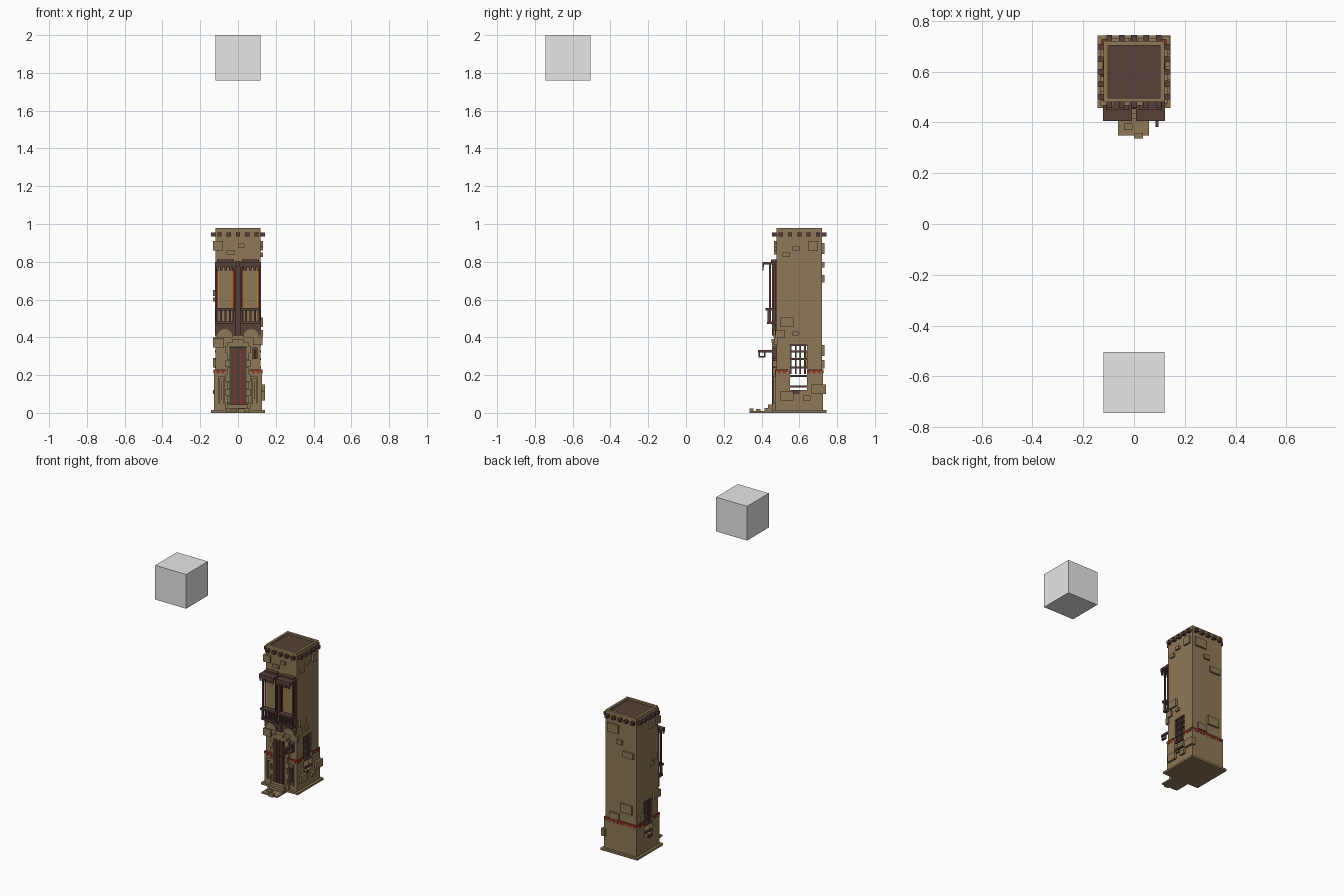
import bpy, bmesh, math

if "Cube" in bpy.data.objects:
    bpy.data.objects.remove(bpy.data.objects["Cube"])

C = 0.60   # tower centre in y


def material(name, r, g, b):
    m = bpy.data.materials.new(name)
    m.diffuse_color = (r, g, b, 1)
    m.use_nodes = True
    m.node_tree.nodes["Principled BSDF"].inputs["Base Color"].default_value = m.diffuse_color
    return m


GREY = material("plain grey", 0.8, 0.8, 0.8)
STONE = material("olive stone", 0.27, 0.19, 0.096)
WOOD = material("dark brown wood", 0.096, 0.051, 0.041)
RED = material("dark red", 0.27, 0.035, 0.02)
GOLD = material("amber", 0.62, 0.30, 0.03)


def finish(name, bm, *mats):
    bmesh.ops.recalc_face_normals(bm, faces=bm.faces)
    me = bpy.data.meshes.new(name)
    bm.to_mesh(me)
    bm.free()
    for m in mats:
        me.materials.append(m)
    ob = bpy.data.objects.new(name, me)
    bpy.context.scene.collection.objects.link(ob)
    return ob


def boxes(name, mat, items):
    """One object from boxes given as (x0, x1, y0, y1, z0, z1)."""
    bm = bmesh.new()
    for x0, x1, y0, y1, z0, z1 in items:
        vs = bmesh.ops.create_cube(bm, size=1)["verts"]
        for v in vs:
            v.co = (x0 + (x1 - x0) * (v.co.x + .5), y0 + (y1 - y0) * (v.co.y + .5),
                    z0 + (z1 - z0) * (v.co.z + .5))
    return finish(name, bm, *([mat] if mat else []))


def on(side, u0, u1, z0, z1, d0, d1):
    """Box on a tower face: u runs along the face, d outward from the axis."""
    return {"front": (u0, u1, C - d1, C - d0, z0, z1),
            "back": (u0, u1, C + d0, C + d1, z0, z1),
            "right": (d0, d1, C + u0, C + u1, z0, z1),
            "left": (-d1, -d0, C + u0, C + u1, z0, z1)}[side]


def both(items):
    """Boxes plus their mirror images in x."""
    return items + [(-b[1], -b[0]) + tuple(b[2:]) for b in items]


# floating cube
boxes("floating_cube", GREY, [(-.12, .12, -.745, -.505, 1.76, 2.0)])

# tower body: stacked square rings with a recessed roof
bm = bmesh.new()
rings = []
for h, z in [(.126, 0), (.126, .225), (.12, .225), (.12, .98), (.103, .98), (.103, .968)]:
    rings.append([bm.verts.new((sx * h, C + sy * h, z))
                  for sx, sy in ((-1, -1), (1, -1), (1, 1), (-1, 1))])
for a, b in zip(rings, rings[1:]):
    for i in range(4):
        j = (i + 1) % 4
        bm.faces.new((a[i], a[j], b[j], b[i]))
bm.faces.new(rings[0])
bm.faces.new(rings[-1]).material_index = 1
tower = finish("tower_body", bm, STONE, WOOD)

# hollow room and the window passing through both sides
cutters = [boxes("room_cutter", None, [(-.1, .1, C - .1, C + .1, .03, .93)]),
           boxes("window_cutter", None, [(-.2, .2, .55, .64, .12, .365)])]
for c in cutters:
    mod = tower.modifiers.new("cut", "BOOLEAN")
    mod.operation, mod.solver, mod.object = "DIFFERENCE", "EXACT", c
deps = bpy.context.evaluated_depsgraph_get()
cut_mesh = bpy.data.meshes.new_from_object(tower.evaluated_get(deps))
tower.modifiers.clear()
tower.data = cut_mesh
for c in cutters:
    bpy.data.objects.remove(c)

# plinth around the foot
boxes("plinth", STONE, [(-.143, .143, C - .143, C + .143, 0, .014)])

# beam ends under the roof edge
beams = []
for side in ("front", "back", "left", "right"):
    for i in range(-2, 3):
        u = i * .049
        beams.append(on(side, u - .011, u + .011, .934, .955, .11, .144))
boxes("roof_beams", WOOD, beams)

# raised wall stones: u0, u1, z0, z1
stones = {
    "front": [(-.132, -.08, .86, .91), (0, .035, .875, .898), (-.06, -.015, .838, .86),
              (-.132, -.075, .345, .395), (.08, .13, .36, .40)],
    "right": [(.045, .10, .86, .91), (-.035, 0, .86, .882), (-.09, -.05, .825, .85),
              (-.10, -.03, .455, .505), (-.125, -.075, .40, .44), (-.035, -.005, .41, .43),
              (.065, .14, .10, .15), (-.10, -.03, .065, .115), (.02, .06, .065, .092)],
    "back": [(.015, .10, .84, .90), (-.015, .03, .77, .80), (-.10, -.02, .69, .73),
             (-.09, 0, .30, .36), (.01, .08, .235, .28)],
    "left": [(-.08, -.02, .86, .905), (-.10, -.05, .62, .65), (-.06, -.03, .59, .61),
             (-.11, -.06, .35, .40), (.05, .10, .24, .29)],
}
boxes("wall_stones", STONE,
      [on(s, *r, .112, .142 if r[2] < .2 else .133) for s, rs in stones.items() for r in rs])

# toothed red trim where the lower wall steps in
trim = []
for side in ("front", "back", "left", "right"):
    for i in range(-9, 10):
        u = i * .0133
        skip = abs(u) < .062 if side == "front" else side != "back" and -.055 < u < .045
        if not skip:
            trim.append(on(side, u - .0067, u + .0067, .226 - (.008 if i % 2 else .018),
                           .231, .118, .1285))
boxes("red_trim", RED, trim)

# window grates on both sides
grate = [on("right", u - .004, u + .004, .205, .365, .106, .116) for u in (-.045, -.02, .005, .03)]
grate += [on("right", -.052, .042, z - .006, z + .006, .108, .122)
          for z in (.36, .325, .285, .24, .195, .14)]
grate.append(on("right", -.04, 0, .10, .122, .118, .132))
boxes("window_grate", WOOD, both(grate))
boxes("window_jamb_strip", GOLD, both([on("right", .034, .04, .24, .33, .100, .106)]))

# door, with narrow red insets
boxes("door", WOOD, [(-.046, .046, .462, .48, .02, .35)])
boxes("door_insets", RED, both([(.013, .021, .458, .463, .045 + i * .042, .078 + i * .042)
                                for i in range(7)]))
boxes("door_straps", WOOD, both([(.026, .034, .456, .464, .02, .345)])
      + [(-.004, .004, .456, .464, .02, .345)])

# door surround of alternating blocks and a stepped lintel
quoins = []
for i in range(9):
    quoins.append((.046, .058 if i % 2 else .07, .457, .48, .014 + i * .038, .050 + i * .038))
boxes("door_surround", STONE, both(quoins))
boxes("door_lintel", STONE, [(-.058, .058, .455, .48, .352, .372), (-.03, .03, .452, .48, .372, .392)])

# niche pillars beside the door
boxes("niche_pillars", STONE, both([(.072, .079, .463, .48, .05, .18), (.097, .104, .463, .48, .05, .18),
                                    (.072, .104, .463, .48, .18, .195)]))
boxes("niche_slots", WOOD, both([(.086, .09, .470, .48, .07, .17)]))

# front steps and loose paving
boxes("steps", STONE, [(-.063, .06, .348, .47, 0, .010), (-.06, .057, .415, .47, .010, .026),
                       (-.056, .053, .435, .47, .026, .044), (-.04, -.005, .37, .395, .008, .02),
                       (0, .035, .336, .358, 0, .022)])

# balcony: backing, canopy, valance teeth, poles, rail and balusters
boxes("balcony_backing", WOOD, [(-.122, .122, .470, .482, .41, .80)])
boxes("balcony_centre_post", WOOD, [(-.013, .013, .455, .48, .41, .805)])
boxes("canopy", WOOD, both([(.008, .122, .405, .48, .785, .80), (.02, .11, .45, .48, .80, .812),
                            (.008, .122, .405, .412, .772, .785)]))
boxes("valance_teeth", WOOD, both([(.012 + i * .023, .025 + i * .023, .405, .411, .755, .773)
                                   for i in range(5)]))
boxes("balcony_poles", WOOD, both([(.112, .121, .440, .449, .47, .79), (.014, .021, .440, .449, .47, .79)]))
rail = [(.01, .122, .420, .455, .542, .556), (.01, .122, .430, .48, .47, .485)]
rail += [(.014 + i * .024, .023 + i * .024, .432, .446, .485, .542) for i in range(5)]
boxes("balcony_rail", WOOD, both(rail))

# bay panels with red and amber edging
boxes("bay_panels", STONE, both([(.032, .104, .466, .472, .485, .77)]))
boxes("bay_red_edges", RED, both([(.021, .029, .462, .471, .55, .77), (.107, .114, .462, .471, .55, .77)]))
boxes("bay_amber_edges", GOLD, both([(.029, .032, .463, .471, .55, .75), (.104, .107, .463, .471, .55, .75)]))

# stone arches below the balcony
bm = bmesh.new()
for s in (-1, 1):
    pts = [(s * .07 + .042 * math.cos(a), .40 + .045 * math.sin(a))
           for a in [math.pi * k / 8 for k in range(9)]]
    face = bm.faces.new([bm.verts.new((x, .464, z)) for x, z in pts])
    ext = bmesh.ops.extrude_face_region(bm, geom=[face])["geom"]
    bmesh.ops.translate(bm, vec=(0, .016, 0), verts=[g for g in ext if isinstance(g, bmesh.types.BMVert)])
finish("balcony_arches", bm, STONE)

# hanging lantern on a wall bracket
boxes("lantern_bracket", WOOD, [(.084, .096, .382, .48, .320, .334), (.086, .094, .384, .392, .295, .322),
                                (.086, .094, .414, .422, .295, .322), (.084, .096, .384, .422, .293, .301),
                                (.078, .102, .455, .48, .285, .345)])
